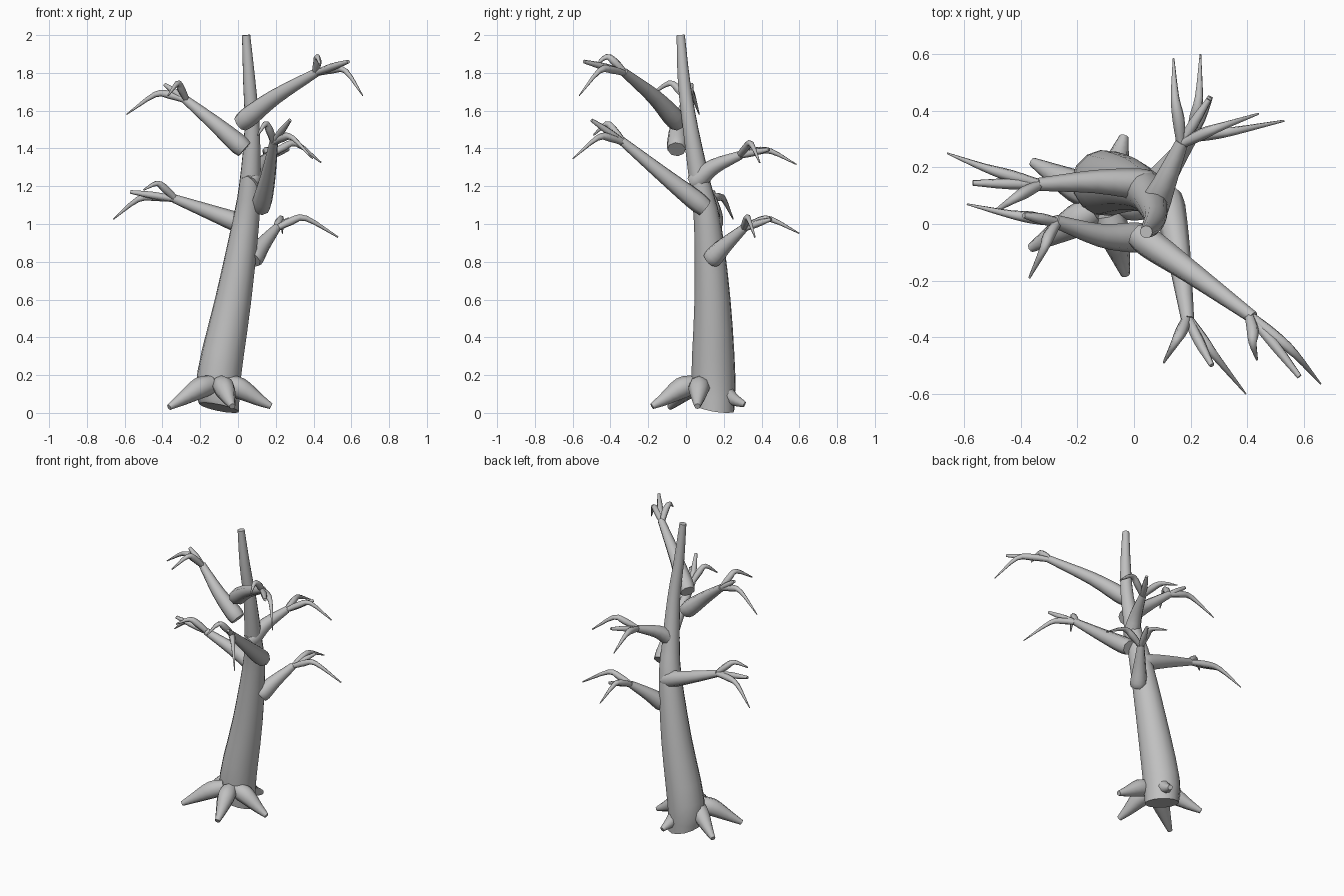
import bpy, bmesh, math
from mathutils import Vector

bark = bpy.data.materials.new("grey bark")
bark.diffuse_color = (0.53, 0.53, 0.53, 1)


def spline(pts, steps):
    """Catmull-Rom through (x, y, z, radius) points."""
    p = [Vector(q) for q in pts]
    p = [2 * p[0] - p[1]] + p + [2 * p[-1] - p[-2]]
    out = []
    for i in range(1, len(p) - 2):
        a, b, c, d = p[i - 1:i + 3]
        for s in range(steps):
            t = s / steps
            out.append(0.5 * (2 * b + (c - a) * t + (2 * a - 5 * b + 4 * c - d) * t ** 2
                              + (3 * b - a - 3 * c + d) * t ** 3))
    return out + [p[-2]]


def limb(name, pts, sides=8, steps=3):
    """Tapered tube along a smooth path, closed at both ends."""
    path = spline(pts, steps)
    pos = [q.to_3d() for q in path]
    bm = bmesh.new()
    rings, u = [], None
    for i, c in enumerate(pos):
        t = (pos[min(i + 1, len(pos) - 1)] - pos[max(i - 1, 0)]).normalized()
        if u is None:
            u = t.orthogonal()
        u = (u - t * u.dot(t)).normalized()
        v, r = t.cross(u), max(path[i][3], 0.002)
        rings.append([bm.verts.new(c + r * (u * math.cos(a) + v * math.sin(a)))
                      for a in (2 * math.pi * k / sides for k in range(sides))])
    for lo, hi in zip(rings, rings[1:]):
        for k in range(sides):
            n = (k + 1) % sides
            bm.faces.new((lo[k], lo[n], hi[n], hi[k]))
    bm.faces.new(rings[0][::-1])
    bm.faces.new(rings[-1])
    me = bpy.data.meshes.new(name)
    bm.to_mesh(me)
    bm.free()
    me.materials.append(bark)
    ob = bpy.data.objects.new(name, me)
    bpy.context.collection.objects.link(ob)
    bpy.context.view_layer.objects.active = ob
    ob.select_set(True)
    bpy.ops.object.shade_smooth_by_angle(angle=math.radians(66))
    ob.select_set(False)
    return ob


# Leaning trunk
trunk = limb("trunk", [
    (-0.10, 0.15, 0.02, 0.106), (-0.10, 0.145, 0.2, 0.117), (-0.025, 0.14, 0.6, 0.096),
    (0.04, 0.114, 1.0, 0.072), (0.062, 0.077, 1.2, 0.057), (0.075, 0.025, 1.5, 0.041),
    (0.06, -0.01, 1.75, 0.033), (0.043, -0.028, 2.0, 0.022)], 14)
for v in trunk.data.vertices[:14]:          # slanted cut at the foot
    v.co.z = max(0.0, 0.027 - 0.2 * (v.co.x + 0.1) - 0.17 * (v.co.y - 0.15))

# Five roots spreading from the foot
for i, (x, y, z) in enumerate([(-0.365, -0.085, 0.03), (-0.03, -0.18, 0.035), (0.175, 0.06, 0.035),
                               (-0.035, 0.31, 0.045), (-0.36, 0.22, 0.035)]):
    cx, cy = -0.10, 0.075
    at = lambda f, h, r: (cx + (x - cx) * f, cy + (y - cy) * f, h, r)
    limb(f"root_{i + 1}", [at(0.15, 0.15, 0.05), at(0.4, 0.13, 0.057),
                           at(0.75, 0.072, 0.034), at(1, z, 0.016)])

# Branches: base, middle, fork point, then long claw (bend, tip), blunt twig tip, hooked twig (bend, tip)
branches = {
    "upper_right": [(0.015, -0.04, 1.535), (0.2, -0.17, 1.675), (0.42, -0.33, 1.805),
                    ((0.57, -0.46, 1.81), (0.66, -0.565, 1.68)), (0.585, -0.54, 1.86),
                    ((0.42, -0.42, 1.885), (0.435, -0.48, 1.84))],
    "upper_left": [(0.035, -0.05, 1.395), (-0.12, -0.04, 1.53), (-0.28, 0.01, 1.66),
                   ((-0.44, 0.035, 1.685), (-0.59, 0.07, 1.58)), (-0.39, 0.03, 1.74),
                   ((-0.32, -0.09, 1.745), (-0.37, -0.19, 1.68))],
    "lower_left": [(0.06, 0.14, 0.985), (-0.14, 0.15, 1.06), (-0.34, 0.14, 1.135),
                   ((-0.53, 0.2, 1.13), (-0.66, 0.25, 1.025)), (-0.57, 0.145, 1.17),
                   ((-0.43, 0.085, 1.215), (-0.50, 0.04, 1.18))],
    "front": [(0.12, 0.10, 1.085), (0.16, -0.12, 1.26), (0.19, -0.34, 1.44),
              ((0.29, -0.47, 1.455), (0.395, -0.60, 1.345)), (0.275, -0.50, 1.55),
              ((0.145, -0.42, 1.53), (0.105, -0.49, 1.47))],
    "back_upper": [(0.06, 0.04, 1.215), (0.11, 0.15, 1.305), (0.17, 0.29, 1.365),
                   ((0.145, 0.45, 1.385), (0.14, 0.585, 1.315)), (0.265, 0.44, 1.395),
                   ((0.31, 0.345, 1.425), (0.44, 0.39, 1.325))],
    "back_lower": [(0.075, 0.13, 0.81), (0.135, 0.215, 0.895), (0.205, 0.31, 0.98),
                   ((0.23, 0.45, 1.025), (0.235, 0.60, 0.95)), (0.27, 0.45, 1.025),
                   ((0.36, 0.33, 1.03), (0.53, 0.365, 0.93))],
}
for name, (base, mid, fork, claw, blunt, hook) in branches.items():
    b, m, f = Vector(base), Vector(mid), Vector(fork)
    limb(f"{name}_branch", [(*base, 0.048), (*b.lerp(m, 0.25), 0.054), (*mid, 0.041), (*fork, 0.023)])
    root = f.lerp(m, 0.06)
    for part, tip, ends in (("claw", 0.003, claw), ("hook", 0.004, hook)):
        e = Vector(ends[0])
        limb(f"{name}_{part}", [(*root, 0.016), (*(f.lerp(e, 0.5) + Vector((0, 0, 0.01))), 0.022),
                                (*e, 0.015), (*ends[1], tip)], 6)
    limb(f"{name}_blunt_twig", [(*root, 0.016), (*f.lerp(Vector(blunt), 0.45), 0.02),
                                (*blunt, 0.01)], 6)
